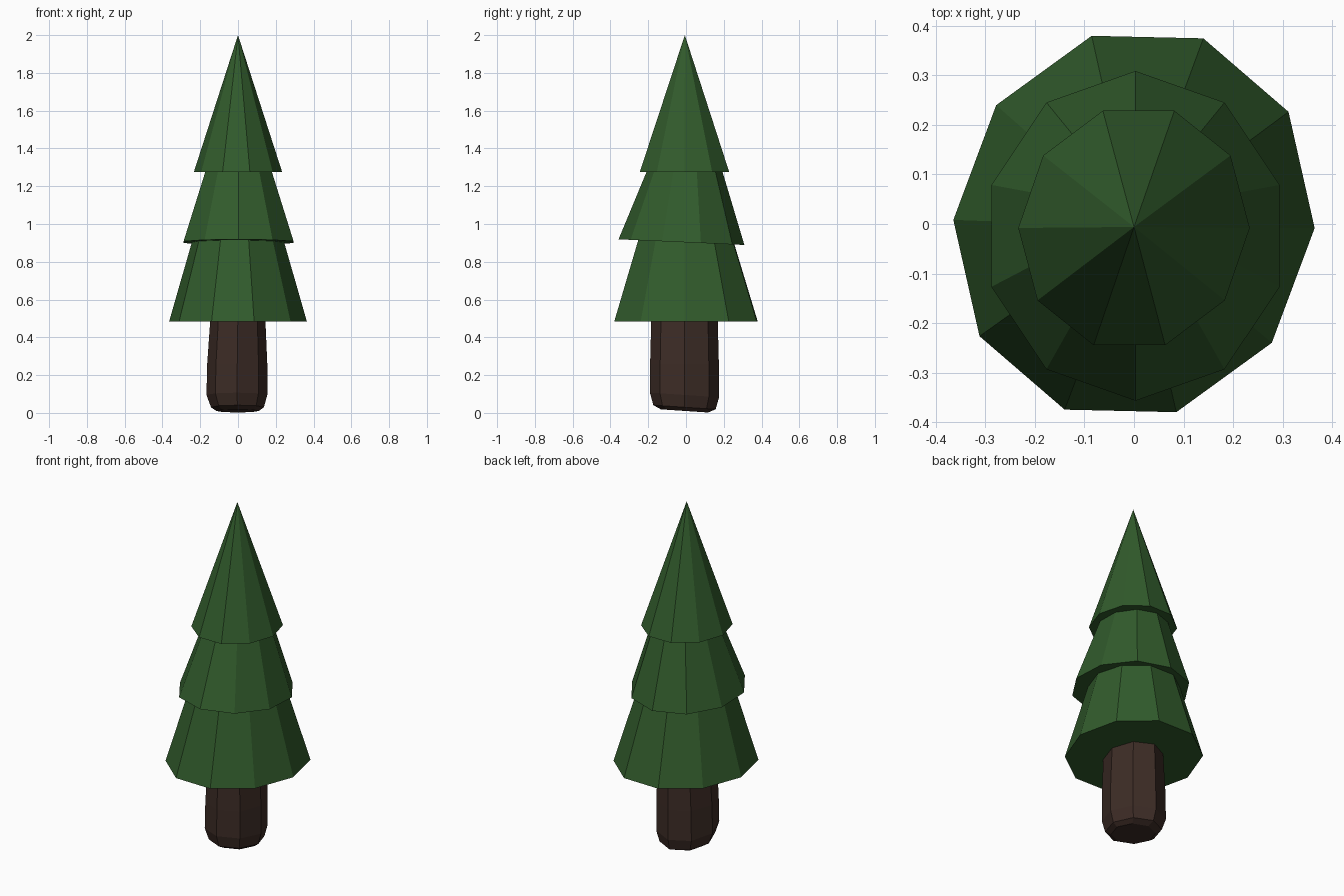
import bpy, bmesh
from math import cos, sin, radians, pi

if "Cube" in bpy.data.objects:
    bpy.data.objects.remove(bpy.data.objects["Cube"])


def material(name, rgb):
    m = bpy.data.materials.new(name)
    m.diffuse_color = (*rgb, 1)
    m.use_nodes = True
    m.node_tree.nodes["Principled BSDF"].inputs["Base Color"].default_value = m.diffuse_color
    return m


green = material("needles", (0.031, 0.105, 0.025))
brown = material("bark", (0.046, 0.025, 0.019))


def ring(bm, n, cx, cy, cz, rx, ry, phase=0, skew=0, tilt=0):
    """Elliptical ring of n points; tilt is the slope of z along y."""
    verts = []
    for i in range(n):
        t = radians(phase) + 2 * pi * i / n
        y = ry * sin(t + radians(skew))
        verts.append(bm.verts.new((cx + rx * cos(t), cy + y, cz + tilt * y)))
    return verts


def bridge(bm, a, b):
    for i in range(len(a)):
        j = (i + 1) % len(a)
        bm.faces.new((a[i], a[j], b[j], b[i]))


def finish(bm, name, mat):
    bmesh.ops.recalc_face_normals(bm, faces=bm.faces)
    me = bpy.data.meshes.new(name)
    bm.to_mesh(me)
    bm.free()
    me.materials.append(mat)
    bpy.context.collection.objects.link(bpy.data.objects.new(name, me))


def tier(name, base, apex):
    """Ten-sided closed cone."""
    bm = bmesh.new()
    r = ring(bm, 10, **base)
    tip = bm.verts.new(apex)
    for i in range(10):
        bm.faces.new((r[i], r[(i + 1) % 10], tip))
    bm.faces.new(r[::-1])
    finish(bm, name, green)


# Foliage tiers, the middle one slightly tilted
tier("lower_foliage", dict(cx=0, cy=0, cz=0.483, rx=0.366, ry=0.397,
                           phase=-4.5, skew=3.3), (0, -0.005, 1.755))
tier("middle_foliage", dict(cx=0.003, cy=-0.024, cz=0.904, rx=0.306, ry=0.333,
                            phase=18, tilt=-0.045), (0.003, 0.025, 1.84))
tier("upper_foliage", dict(cx=0, cy=-0.008, cz=1.275, rx=0.234, ry=0.249,
                           phase=-2.4, skew=2.4), (0, -0.006, 2.0))

# Eight-sided trunk with a chamfered, slightly tilted foot
bm = bmesh.new()
profile = [  # z, rx, ry, centre x
    (0.0105, 0.113, 0.125, -0.002),
    (0.030, 0.140, 0.165, -0.003),
    (0.095, 0.161, 0.183, -0.006),
    (0.260, 0.159, 0.182, -0.004),
    (0.490, 0.146, 0.176, -0.001),
    (0.600, 0.140, 0.170, 0.000),
]
rings = [ring(bm, 8, cx, -0.008, z, rx, ry, tilt=-0.067 if z < 0.1 else 0)
         for z, rx, ry, cx in profile]
for a, b in zip(rings, rings[1:]):
    bridge(bm, a, b)
bm.faces.new(rings[0][::-1])
bm.faces.new(rings[-1])
finish(bm, "trunk", brown)
